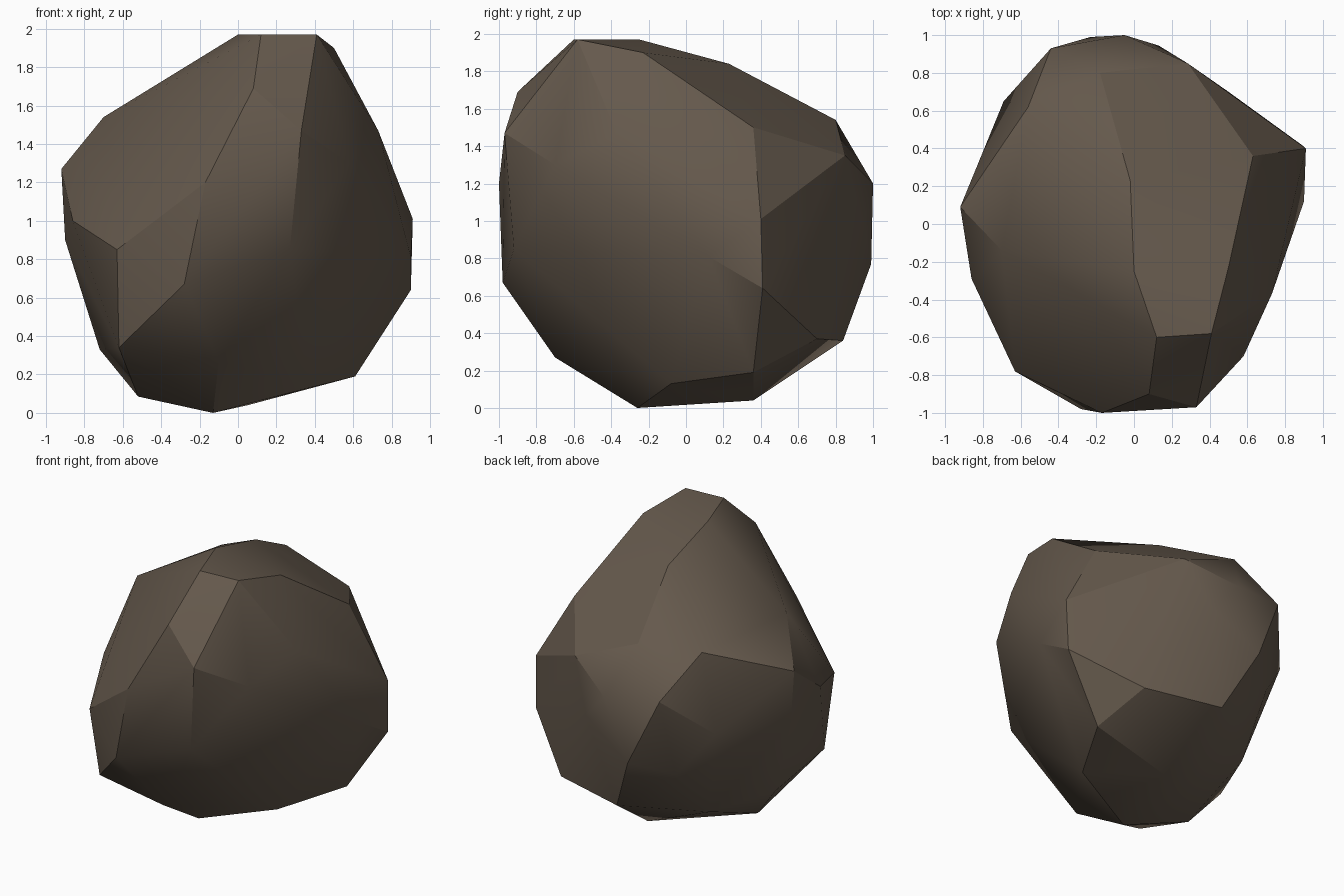
import bpy
import bmesh
import math

default_cube = bpy.data.objects.get("Cube")
if default_cube:
    bpy.data.objects.remove(default_cube, do_unlink=True)


def make_material(name, colour):
    material = bpy.data.materials.new(name)
    material.use_nodes = True
    material.diffuse_color = colour
    shader = material.node_tree.nodes["Principled BSDF"]
    shader.inputs["Base Color"].default_value = colour
    shader.inputs["Roughness"].default_value = 0.9
    return material


# Corners of the boulder, grouped by the side they shape
crown = [(0, -.25, 1.97), (.12, -.6, 1.97), (.41, -.58, 1.97),
         (.5, -.23, 1.9), (-.02, .23, 1.84), (.63, .36, 1.5),
         (-.7, -.14, 1.54), (-.56, .62, 1.51), (-.18, .8, 1.54)]

front_side = [(.08, -.9, 1.69), (.33, -.97, 1.47), (.58, -.7, 1.3),
              (.73, -.37, 1.47), (-.17, -1, 1.2), (-.28, -.98, .67),
              (.27, -.92, .85), (-.63, -.78, .85), (-.62, -.68, .34),
              (-.1, -.7, .27)]

left_side = [(.91, .4, 1.01), (.9, .41, .64), (.9, .12, .81)]

right_side = [(-.92, .09, 1.27), (-.9, .1, .9), (-.86, -.29, 1),
              (-.69, .65, .97), (-.72, .02, .33)]

back_side = [(.285, .85, 1.35), (-.05, 1, 1.2), (.13, .945, 1),
             (-.44, .93, 1.24), (-.23, .99, .77), (-.465, .78, .67),
             (-.52, .47, .3), (-.04, .84, .36), (.5, .7, .37)]

underside = [(.61, .36, .19), (.37, -.08, .13), (.05, .36, .04),
             (-.13, -.26, 0), (-.52, -.07, .085)]

# Wrap the corners in one chiselled shell
bm = bmesh.new()
for group in (crown, front_side, left_side, right_side, back_side, underside):
    for corner in group:
        bm.verts.new(corner)
bmesh.ops.convex_hull(bm, input=bm.verts[:])
loose = [v for v in bm.verts if not v.link_faces]
bmesh.ops.delete(bm, geom=loose, context="VERTS")

# Merge nearly level neighbours into broad facets
bmesh.ops.dissolve_limit(bm, angle_limit=math.radians(2),
                         verts=bm.verts[:], edges=bm.edges[:])
bmesh.ops.recalc_face_normals(bm, faces=bm.faces[:])

mesh = bpy.data.meshes.new("boulder")
bm.to_mesh(mesh)
bm.free()
boulder = bpy.data.objects.new("boulder", mesh)
bpy.context.collection.objects.link(boulder)
mesh.materials.append(make_material("brown stone", (.13, .1, .073, 1)))

# Soft faces with crisp ridges
bpy.ops.object.select_all(action="DESELECT")
boulder.select_set(True)
bpy.context.view_layer.objects.active = boulder
bpy.ops.object.shade_smooth_by_angle(angle=math.radians(26))
